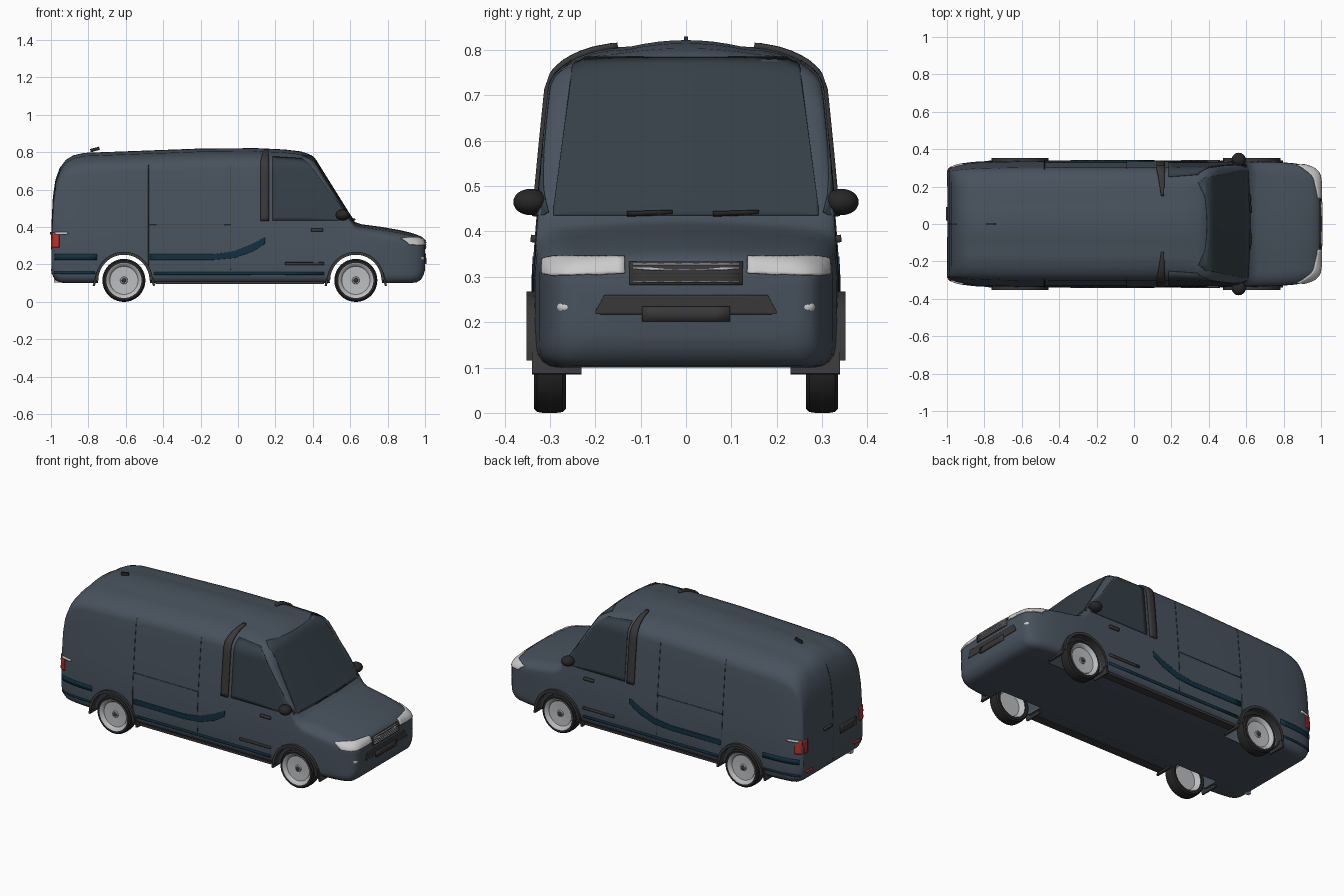
import bpy, bmesh, math
from mathutils import Vector
from mathutils.bvhtree import BVHTree

if "Cube" in bpy.data.objects:
    bpy.data.objects.remove(bpy.data.objects["Cube"])


def material(name, r, g, b):
    m = bpy.data.materials.new(name)
    m.diffuse_color = (r, g, b, 1)
    m.use_nodes = True
    m.node_tree.nodes["Principled BSDF"].inputs["Base Color"].default_value = m.diffuse_color
    return m


PAINT = material("slate_paint", .065, .085, .11)
GLASS = material("dark_glass", .035, .05, .062)
TRIM = material("dark_trim", .04, .04, .042)
TEAL = material("teal_stripe", .006, .03, .05)
LAMP = material("lamp_white", .65, .65, .65)
RIM = material("rim_grey", .5, .51, .53)
RED = material("lamp_red", .5, .03, .025)
TYRE = material("tyre_black", .02, .02, .02)


def finish(name, bm, mat, angle=35):
    me = bpy.data.meshes.new(name)
    bm.to_mesh(me)
    bm.free()
    ob = bpy.data.objects.new(name, me)
    bpy.context.collection.objects.link(ob)
    me.materials.append(mat)
    bpy.ops.object.select_all(action='DESELECT')
    bpy.context.view_layer.objects.active = ob
    ob.select_set(True)
    bpy.ops.object.shade_smooth_by_angle(angle=math.radians(angle))
    return ob


def box(name, loc, size, mat, tilt=0):
    bm = bmesh.new()
    bmesh.ops.create_cube(bm, size=1)
    bmesh.ops.scale(bm, vec=size, verts=bm.verts)
    ob = finish(name, bm, mat)
    ob.location, ob.rotation_euler = loc, (0, tilt, 0)


def ball(name, loc, scale, mat):
    bm = bmesh.new()
    bmesh.ops.create_uvsphere(bm, u_segments=20, v_segments=12, radius=1)
    bmesh.ops.scale(bm, vec=scale, verts=bm.verts)
    finish(name, bm, mat, 60).location = loc


def lathe(name, loc, profile, mat, sweep=360, n=40, closed=True):
    """Turn a (radius, y) profile about the y axis."""
    bm = bmesh.new()
    rings = []
    for i in range(n if sweep == 360 else n + 1):
        a = math.radians(sweep * i / n)
        rings.append([bm.verts.new((r * math.cos(a), y, r * math.sin(a))) for r, y in profile])
    k = len(profile)
    for i in range(n):
        p, q = rings[i], rings[(i + 1) % len(rings)]
        for j in range(k if closed else k - 1):
            bm.faces.new((p[j], p[(j + 1) % k], q[(j + 1) % k], q[j]))
    bmesh.ops.remove_doubles(bm, verts=bm.verts, dist=1e-5)
    bmesh.ops.recalc_face_normals(bm, faces=bm.faces)
    finish(name, bm, mat).location = loc


# Body: cross-sections lofted along x, widths and sill height by rule
def side_factor(z):
    return 1 - .14 * max(0, z - .3) ** 1.2 / .45 - .9 * max(0, .2 - z) ** 2


def section(x, zt, rx):
    end = .24 if x > 0 else .27
    w = end + (.337 - end) * max(0, 1 - abs(x) ** 8) ** .4
    zb, rb, rz, crown = .10 + .07 * abs(x) ** 60, .045, .02 + rx / 2, .014
    ys = w * side_factor(zb + rb)
    pts = [(0, zb), ((ys - rb) / 2, zb)]
    for i in range(5):
        a = math.pi / 2 * i / 4
        pts.append((ys - rb + rb * math.sin(a), zb + rb - rb * math.cos(a)))
    lo, hi = zb + rb, zt - rz
    for i in range(1, 8):
        z = lo + (hi - lo) * i / 8
        pts.append((w * side_factor(z), z))
    yt = w * side_factor(hi)
    for i in range(8):
        a = math.pi / 2 * i / 7
        pts.append((yt - rx + rx * math.cos(a), hi + (rz - crown) * math.sin(a)))
    for f in (.75, .5, .25, 0):
        pts.append(((yt - rx) * f, zt - crown * f * f))
    return [(x, y, z) for y, z in pts] + [(x, -y, z) for y, z in reversed(pts[1:-1])]


STATIONS = [  # x, top height, top corner width
    (-.996, .40, .06), (-.988, .56, .08), (-.975, .65, .11), (-.95, .72, .14), (-.92, .76, .16),
    (-.88, .784, .18), (-.82, .797, .18), (-.6, .805, .18), (-.2, .82, .18), (.1, .822, .18),
    (.25, .815, .17), (.34, .804, .14), (.38, .79, .11), (.41, .765, .08), (.45, .70, .06),
    (.6, .46, .05), (.625, .427, .06), (.66, .415, .08), (.76, .402, .09), (.86, .385, .09),
    (.92, .371, .09), (.955, .36, .08), (.978, .35, .07), (.992, .338, .06), (1, .32, .04)]
bm = bmesh.new()
loops = [[bm.verts.new(p) for p in section(*s)] for s in STATIONS]
for p, q in zip(loops, loops[1:]):
    for j in range(len(p)):
        k = (j + 1) % len(p)
        bm.faces.new((p[j], p[k], q[k], q[j]))
bm.faces.new(loops[0])
bm.faces.new(loops[-1])
bmesh.ops.recalc_face_normals(bm, faces=bm.faces)
surface = BVHTree.FromBMesh(bm)
body = finish("body_shell", bm, PAINT, 40)

# Wheel openings cut in the shell, open towards the inside
AXLES = (-.61, .63)
for ax in AXLES:
    for s in (-1, 1):
        bpy.ops.mesh.primitive_cylinder_add(vertices=48, radius=.14, depth=.3,
                                            location=(ax, s * .35, .115), rotation=(math.pi / 2, 0, 0))
        cutter = bpy.context.object
        cutter.hide_render = True
        bpy.context.view_layer.objects.active = body
        mod = body.modifiers.new("arch", 'BOOLEAN')
        mod.operation, mod.object = 'DIFFERENCE', cutter
        bpy.ops.object.modifier_apply(modifier=mod.name)
        bpy.data.objects.remove(cutter)
bm = bmesh.new()
bm.from_mesh(body.data)
inner = [f for f in bm.faces if abs(f.normal.y) > .95 and abs(abs(f.calc_center_median().y) - .2) < .003]
bmesh.ops.delete(bm, geom=inner, context='FACES')
bm.to_mesh(body.data)
bm.free()


def panel(name, rows, axis, sign, mat, off=.004, sub=6, nv=8):
    """Thin panel hugging the body; rows are (position, low, high) seen along an axis."""
    bm, cols, samples = bmesh.new(), [], []
    for p, q in zip(rows, rows[1:]):
        samples += [[u + (v - u) * i / sub for u, v in zip(p, q)] for i in range(sub)]
    for a, lo, hi in samples + [rows[-1]]:
        col = []
        for j in range(nv + 1):
            b = lo + (hi - lo) * j / nv
            if axis == 'y':
                o, d = Vector((a, sign * 2, b)), Vector((0, -sign, 0))
            elif axis == 'x':
                o, d = Vector((sign * 2, a, b)), Vector((-sign, 0, 0))
            else:  # radial: position is an angle above the horizontal
                t = math.radians(a)
                o, d = Vector((b, 0, .45)), Vector((0, sign * math.cos(t), math.sin(t)))
            hit, n, _, _ = surface.ray_cast(o, d)
            if hit is None:
                hit, n, _, _ = surface.find_nearest(o + d * 1.3)
            if axis == 'r' and n.dot(d) < 0:
                n = -n
            col.append((bm.verts.new(hit + n * off), n))
        cols.append(col)
    for p, q in zip(cols, cols[1:]):
        for j in range(nv):
            f = bm.faces.new((p[j][0], p[j + 1][0], q[j + 1][0], q[j][0]))
            f.normal_update()
            if f.normal.dot(p[j][1]) < 0:
                f.normal_flip()
    m = finish(name, bm, mat).modifiers.new("thickness", 'SOLIDIFY')
    m.thickness, m.offset = off + .002, -1


def strip(name, a0, a1, lo, hi, axis, sign, mat, off=.004, sub=6, nv=2):
    panel(name, [(a0, lo, hi), (a1, lo, hi)], axis, sign, mat, off, sub, nv)


def mirrored(half):
    return [(-a, lo, hi) for a, lo, hi in half] + [r for r in reversed(half)]


# Windscreen, grille, bumper intake
panel("windscreen", mirrored([(.292, .435, .45), (.25, .435, .765), (.22, .435, .782)]), 'x', 1, GLASS, nv=24)
strip("grille", -.125, .125, .282, .332, 'x', 1, TRIM, .005, nv=8)
for i in range(5):
    z = .288 + i * .009
    strip("grille_slat", -.118, .118, z, z + .003, 'x', 1, RIM, .009, nv=1)
panel("bumper_intake", mirrored([(.2, .218, .224), (.18, .217, .26)]), 'x', 1, TRIM)
strip("front_plate", -.097, .097, .202, .235, 'x', 1, TRIM, .008)

# Rear door details
strip("rear_door_seam", -.002, .002, .15, .72, 'x', -1, TRIM, .002, 1, 30)
strip("rear_handle", .02, .09, .36, .375, 'x', -1, TRIM, .01)
strip("rear_plate", -.22, -.07, .28, .33, 'x', -1, TRIM)

for s in (-1, 1):
    # Cab glazing and pillar band
    panel("side_window", [(.185, .435, .775), (.34, .435, .765), (.385, .435, .735), (.43, .435, .67),
                          (.6, .435, .442)], 'y', s, GLASS, nv=16)
    panel("pillar_band", [(-3, .12, .165), (45, .12, .165), (67, .145, .16)], 'r', s, TRIM, .012, 12, 3)
    # Stripes, mouldings and door seams
    strip("teal_stripe_rear", -.98, -.755, .225, .255, 'y', s, TEAL)
    panel("teal_stripe_main", [(-.47, .225, .255), (-.13, .225, .255), (-.02, .235, .27), (.08, .27, .31),
                               (.145, .312, .345)], 'y', s, TEAL)
    strip("lower_stripe_rear", -.98, -.765, .15, .162, 'y', s, TEAL)
    strip("lower_stripe_main", -.45, .46, .145, .16, 'y', s, TEAL)
    strip("door_moulding", .25, .46, .198, .212, 'y', s, TRIM, .006)
    for x in (-.48, -.04):
        strip("door_seam", x, x + .003, .17, .73, 'y', s, TRIM, .002, 1, 24)
    strip("panel_seam", -.48, -.04, .41, .413, 'y', s, TRIM, .002, nv=1)
    strip("door_handle", .39, .455, .376, .392, 'y', s, TRIM, .011)
    box("sill", (.01, s * .3, .102), (.9, .05, .014), TRIM)
    # Lamps
    panel("headlamp", [(s * .135, .308, .342), (s * .29, .302, .343), (s * .314, .306, .338)],
          'x', 1, LAMP, .006, 10)
    ball("fog_lamp", (.977, s * .262, .233), (.018, .023, .017), LAMP)
    strip("tail_lamp_side", -.99, -.955, .29, .37, 'y', s, RED, .005, nv=8)
    strip("tail_lamp_rear", s * .25, s * .285, .29, .37, 'x', -1, RED, .005, nv=8)
    strip("tail_lamp_strip", -.975, -.91, .36, .372, 'y', s, LAMP, .008)
    strip("rear_reflector", s * .2, s * .26, .165, .177, 'x', -1, RED, .005)
    # Mirrors and wipers
    ball("mirror", (.56, s * .343, .465), (.038, .038, .029), TYRE)
    box("mirror_stalk", (.56, s * .315, .45), (.03, .04, .015), TYRE)
    y0 = .06 if s > 0 else -.13
    panel("wiper", [(y0, .433, .438), (y0 + .1, .436, .441)], 'x', 1, TYRE, .011, 4, 1)

    for ax in AXLES:
        # Wheel, arch trim and mud flaps
        loc = (ax, s * .3, .115)
        half = [(.115, .015), (.113, .028), (.106, .035), (.09, .033)]
        lathe("tyre", loc, [(r, -y) for r, y in reversed(half)] + half, TYRE)
        lathe("rim", loc, [(0, s * .022), (.018, s * .022), (.02, s * .015), (.075, s * .018), (.084, s * .031),
                           (.094, s * .035), (.094, s * -.03), (.07, 0), (0, 0)], RIM, closed=False)
        ball("hub_cap", (ax, s * .322, .115), (.012, .006, .012), TRIM)
        lathe("arch_trim", (ax, 0, .115), [(.137, s * .31), (.137, s * .352), (.153, s * .352), (.153, s * .31)],
              TRIM, 180, 32)
        for d in (-1, 1):
            box("mud_flap", (ax + d * .152, s * .285, .122), (.012, .11, .075), TRIM, -d * .25)

# Roof aerial, exhaust
box("roof_aerial", (-.765, 0, .815), (.05, .008, .018), TYRE, -.25)
box("exhaust_pipe", (-.96, -.2, .115), (.05, .025, .02), RIM)
